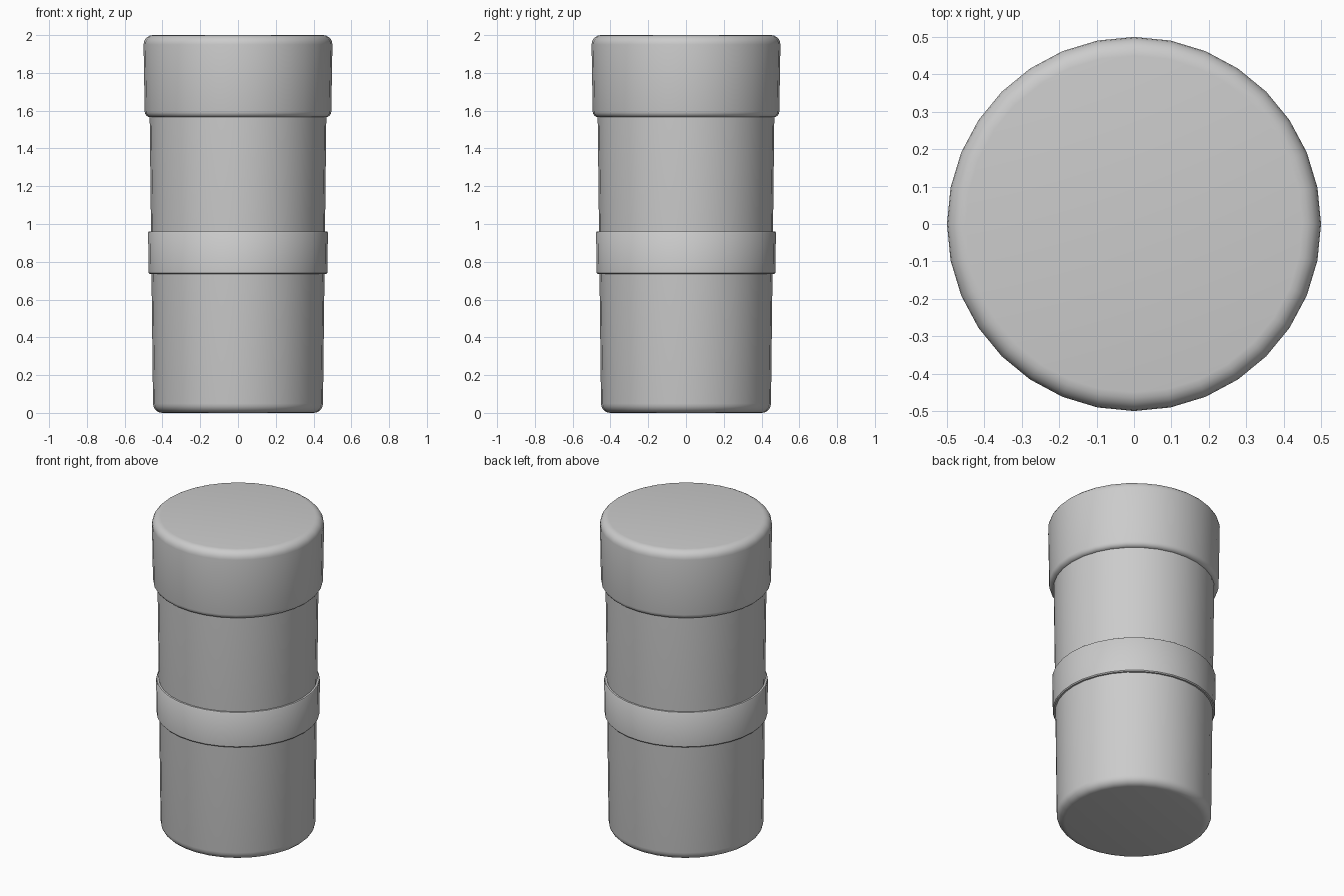
import bpy, bmesh, math

if "Cube" in bpy.data.objects:
    bpy.data.objects.remove(bpy.data.objects["Cube"])

SEGMENTS = 32

grey = bpy.data.materials.new("plain grey")
grey.diffuse_color = (0.6, 0.6, 0.6, 1)
grey.use_nodes = True
grey.node_tree.nodes["Principled BSDF"].inputs["Base Color"].default_value = grey.diffuse_color


def arc(cx, cz, r, start, end, steps=5):
    """Points of a rounded profile corner, angles in degrees."""
    angles = [math.radians(start + (end - start) * i / steps) for i in range(steps + 1)]
    return [(cx + r * math.cos(a), cz + r * math.sin(a)) for a in angles]


def lathe(name, profile, closed=False):
    """Spin a (radius, height) profile around z; open profiles get flat caps."""
    bm = bmesh.new()
    rings = []
    for r, z in profile:
        rings.append([bm.verts.new((r * math.cos(a), r * math.sin(a), z))
                      for a in (math.tau * i / SEGMENTS for i in range(SEGMENTS))])
    pairs = list(zip(rings, rings[1:]))
    if closed:
        pairs.append((rings[-1], rings[0]))
    else:
        bm.faces.new(rings[0][::-1])
        bm.faces.new(rings[-1])
    for low, high in pairs:
        for i in range(SEGMENTS):
            j = (i + 1) % SEGMENTS
            bm.faces.new((low[i], low[j], high[j], high[i]))
    bmesh.ops.recalc_face_normals(bm, faces=bm.faces)
    mesh = bpy.data.meshes.new(name)
    bm.to_mesh(mesh)
    bm.free()
    mesh.materials.append(grey)
    obj = bpy.data.objects.new(name, mesh)
    bpy.context.collection.objects.link(obj)
    bpy.ops.object.select_all(action='DESELECT')
    obj.select_set(True)
    bpy.context.view_layer.objects.active = obj
    bpy.ops.object.shade_smooth_by_angle(angle=math.radians(35))
    return obj


# Slightly flared cup with a rounded base
lathe("cup_body", arc(0.4, 0.05, 0.05, -90, 0) + [(0.468, 1.60)])

# Sleeve band around the middle, with a thin lip
lathe("sleeve_band", [(0.45, 0.735), (0.468, 0.735), (0.473, 0.741),
                      (0.476, 0.954), (0.472, 0.96), (0.45, 0.96)], closed=True)

# Overhanging lid with rounded rims
lathe("lid", arc(0.464, 1.595, 0.03, -90, 0, 4) + arc(0.45, 1.95, 0.05, 0, 90))
